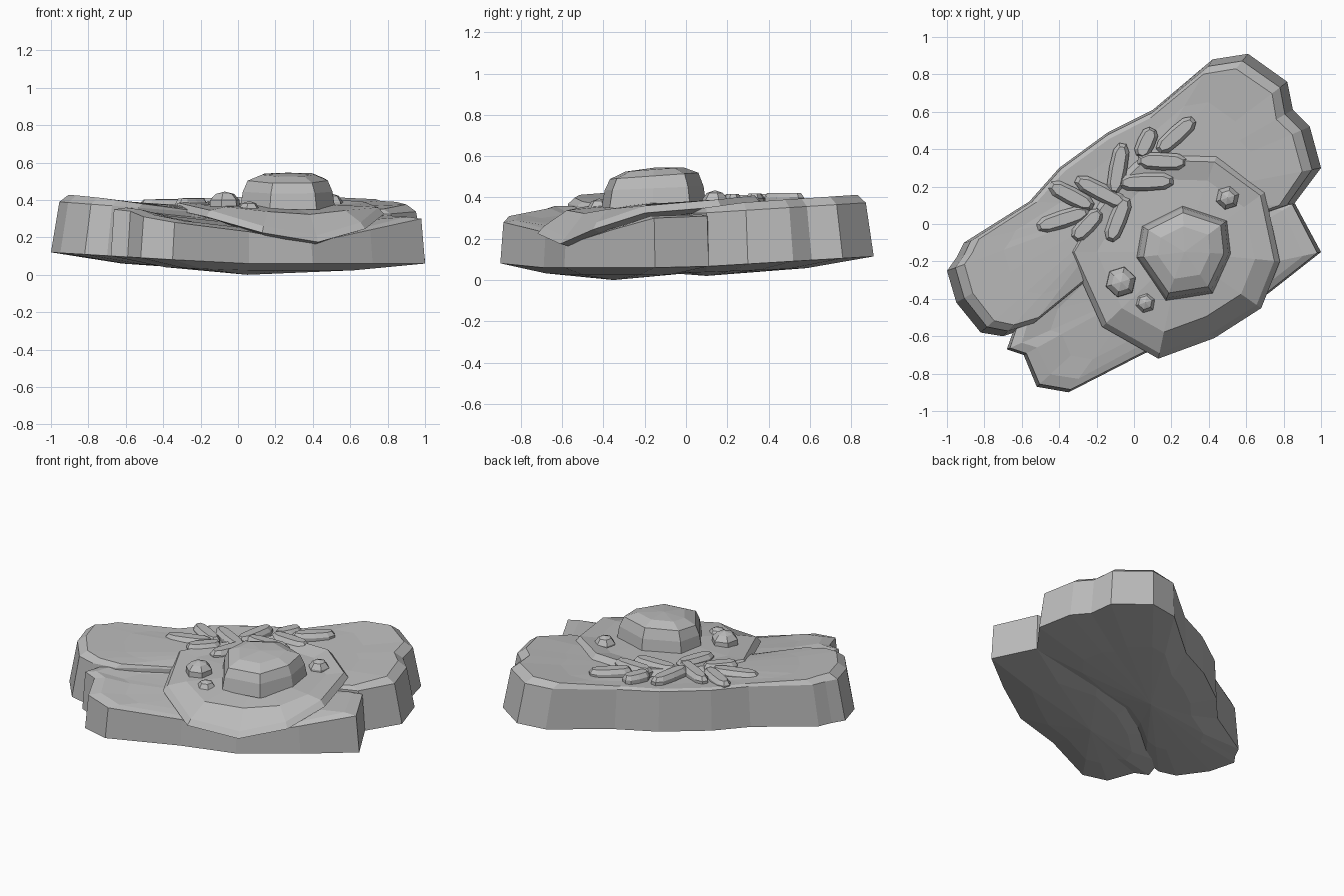
import bpy
import bmesh
from math import cos, sin, pi
from mathutils import Vector

default = bpy.data.objects.get("Cube")
if default:
    bpy.data.objects.remove(default, do_unlink=True)

stone = bpy.data.materials.new("stone grey")
stone.use_nodes = True
grey = (0.5, 0.5, 0.5, 1.0)
stone.diffuse_color = grey
stone.node_tree.nodes["Principled BSDF"].inputs["Base Color"].default_value = grey


def loft(name, rings, bottom=None, top=None):
    """Join equal rings of points from bottom to top and close both ends."""
    bm = bmesh.new()
    loops = [[bm.verts.new(p) for p in ring] for ring in rings]
    n = len(loops[0])
    for low, high in zip(loops, loops[1:]):
        for i in range(n):
            j = (i + 1) % n
            bm.faces.new((low[i], low[j], high[j], high[i]))
    for loop, tip in ((loops[0], bottom), (loops[-1], top)):
        if tip is None:
            bm.faces.new(loop)
            continue
        apex = bm.verts.new(tip)
        for i in range(n):
            bm.faces.new((loop[i], loop[(i + 1) % n], apex))
    bmesh.ops.recalc_face_normals(bm, faces=bm.faces)
    mesh = bpy.data.meshes.new(name)
    bm.to_mesh(mesh)
    bm.free()
    mesh.materials.append(stone)
    obj = bpy.data.objects.new(name, mesh)
    bpy.context.collection.objects.link(obj)


def inward(x, y, centre, distance):
    """Move a plan point towards the centre by a distance."""
    d = Vector((centre[0] - x, centre[1] - y)).normalized() * distance
    return x + d.x, y + d.y


def toward(x, y, centre, scale):
    """Scale a plan point about the centre."""
    return centre[0] + (x - centre[0]) * scale, centre[1] + (y - centre[1]) * scale


def slab(name, outline, centre, z_low, z_high, lift):
    """Tapered rock slab with a soft rim, a faceted top and a bulging underside."""
    under, base, rim, shoulder, inner = [], [], [], [], []
    for x, y, zt in outline:
        spread = min(1.1, x * x + y * y)
        zb = 0.06 + 0.06 * max(0, -x) + 0.06 * max(0, y)
        raised = zt + lift * spread
        under.append((*toward(x, y, centre, 0.6), 0.6 * z_low + 0.4 * zb))
        base.append((x, y, zb))
        rim.append((*inward(x, y, centre, (lift + 0.01) * spread), zt))
        shoulder.append((*inward(x, y, centre, 0.015 + 0.08 * spread), raised))
        inner.append((*toward(x, y, centre, 0.68), 0.4 * z_high + 0.6 * raised))
    loft(name, [under, base, rim, shoulder, inner],
         (*centre, z_low), (*centre, z_high))


# Rear slab, rising towards its left and back lobes
rear_plan = [
    (-1, -.25), (-.95, -.42), (-.82, -.58), (-.7, -.6), (-.55, -.55), (-.25, -.3),
    (.05, -.12), (.4, -.05), (.85, .1), (1, .3), (.94, .52), (.85, .61),
    (.82, .76), (.61, .91), (.42, .88), (.1, .61), (-.14, .49), (-.4, .3),
    (-.56, .12), (-.91, -.1), (-.95, -.18)]
rear_outline = [(x, y, 0.32 + 0.07 * max(0, -x) + 0.06 * max(0, y)) for x, y in rear_plan]
slab("rear_slab", rear_outline, (-.05, .1), 0.02, 0.355, 0.035)

# Lower front slab, running under the rear slab
front_outline = [
    (-.68, -.67, .35), (-.59, -.7, .34), (-.52, -.87, .31), (-.35, -.9, .28),
    (.06, -.69, .23), (.4, -.59, .17), (.72, -.37, .24), (1, -.15, .3),
    (.86, .11, .31), (.4, .15, .27), (0, 0, .3), (-.35, -.24, .33), (-.62, -.5, .35)]
slab("front_slab", front_outline, (.05, -.35), 0.0, 0.27, 0.01)

# Thin plate draped over both slabs
plate_outline = [
    (-.35, -.15, .385), (-.2, .1, .39), (-.08, .25, .395), (.05, .37, .405),
    (.44, .36, .41), (.7, .17, .39), (.78, -.2, .36), (.68, -.45, .28),
    (.43, -.61, .21), (.13, -.72, .26), (-.17, -.55, .345)]
hub = (.25, -.15)
loft("draped_plate", [
    [(*toward(x, y, hub, 0.8), z - 0.06) for x, y, z in plate_outline],
    [(x, y, z - 0.035) for x, y, z in plate_outline],
    [(*inward(x, y, hub, 0.03), z) for x, y, z in plate_outline],
    [(*toward(x, y, hub, 0.75), 0.26 + 0.3 * z) for x, y, z in plate_outline],
], (*hub, 0.28), (*hub, 0.38))

# Large faceted dome, leaning slightly forward
dome_plan = [(.01, -.18), (.04, -.01), (.26, .1), (.5, .02), (.52, -.16), (.42, -.37), (.17, -.41)]
dome_centre = (.27, -.15)
loft("large_dome", [
    [(*toward(x, y, dome_centre, scale), z + tilt * (y + 0.15)) for x, y in dome_plan]
    for scale, z, tilt in ((1, .35, 0), (.94, .445, .04), (.84, .505, .06), (.55, .536, .04))
], None, (*dome_centre, 0.545))


# Small faceted domes
def small_dome(name, x, y, radius, height):
    rings = []
    for scale, z in ((1, 0.33), (0.95, height - 0.045), (0.6, height - 0.013)):
        rings.append([(x + radius * scale * cos(i * pi / 3 + 0.3),
                       y + radius * scale * sin(i * pi / 3 + 0.3), z) for i in range(6)])
    loft(name, rings, None, (x, y, height))


small_dome("small_dome_left", -.07, -.31, .086, .445)
small_dome("small_dome_front", .06, -.42, .063, .395)
small_dome("small_dome_back", .5, .14, .067, .435)


# Blunt leaf-shaped pebbles laid in a branching row
def leaf(name, x0, y0, x1, y1):
    start, end = Vector((x0, y0)), Vector((x1, y1))
    middle, along = (start + end) / 2, (end - start) / 2
    side = Vector((-along.y, along.x)).normalized()
    top = 0.415 + 0.03 * middle.x
    plan = [(1, .4), (.7, .9), (0, 1), (-.7, .9), (-1, .4),
            (-1, -.4), (-.7, -.9), (0, -1), (.7, -.9), (1, -.4)]
    rings = []
    for length, width, z in ((1, .048, top - .08), (1, .048, top - .025), (.86, .03, top)):
        ring = [middle + along * a * length + side * b * width for a, b in plan]
        rings.append([(p.x, p.y, z) for p in ring])
    loft(name, rings)


leaves = [
    (-.45, .21, -.22, .09), (-.52, -.02, -.24, .07), (-.31, .24, -.04, .1),
    (-.32, -.08, -.18, .07), (-.13, -.09, -.04, .14), (-.06, .43, -.11, .16),
    (-.08, .22, .21, .23), (.02, .34, .28, .33), (.1, .51, .03, .36),
    (.32, .56, .13, .39)]
for number, ends in enumerate(leaves, 1):
    leaf(f"leaf_pebble_{number}", *ends)
